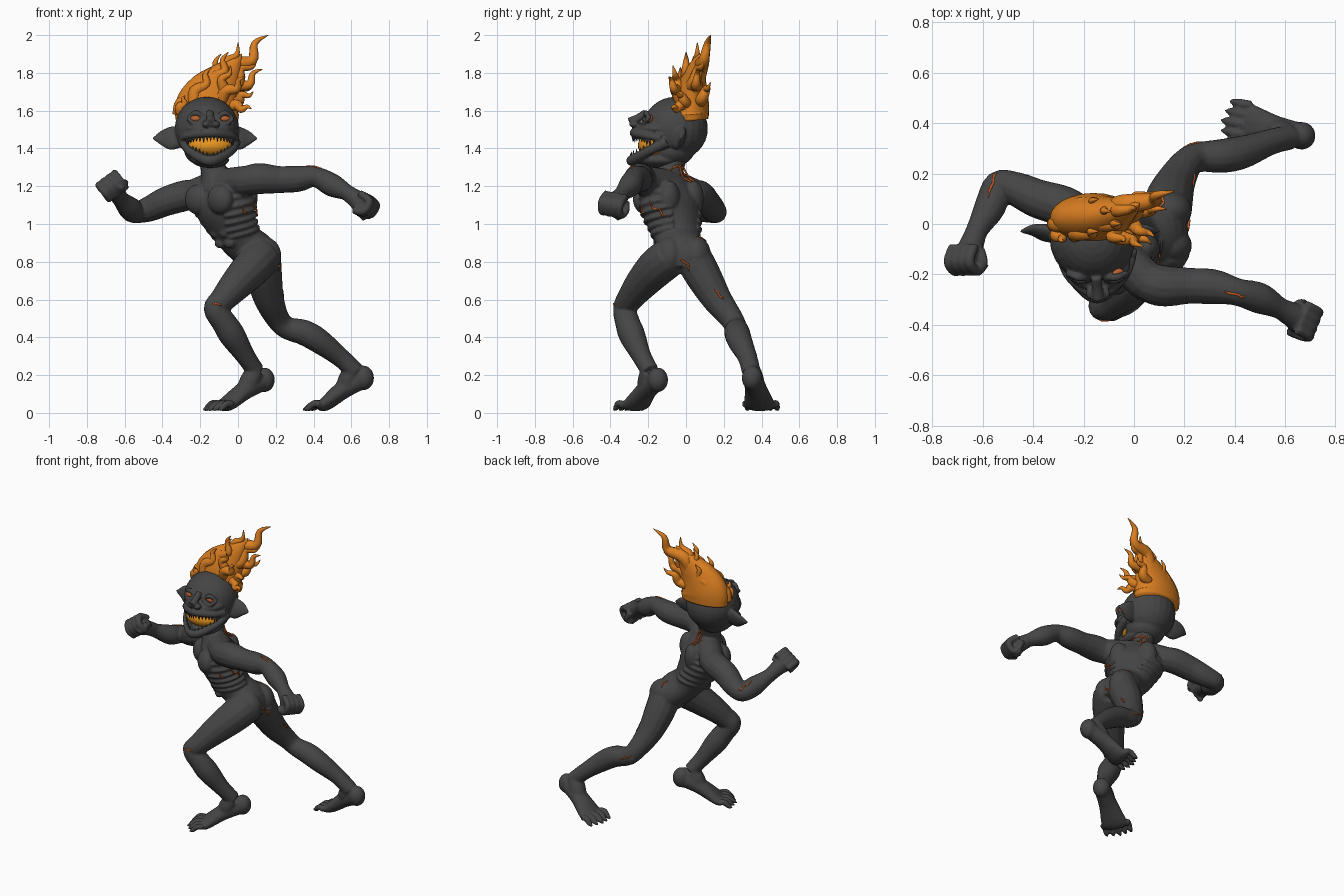
import bpy, bmesh, math, random
from mathutils import Vector, Matrix
from mathutils.bvhtree import BVHTree

random.seed(4)
V = Vector


def material(name, rgb):
    m = bpy.data.materials.new(name)
    m.diffuse_color = (*rgb, 1)
    return m


CHAR = material("charcoal skin", (0.06, 0.06, 0.06))
FLAME = material("flame orange", (0.70, 0.21, 0.015))
TIP = material("flame tip yellow", (0.55, 0.27, 0.02))
MOUTH = material("mouth glow", (0.85, 0.32, 0.015))
EYE = material("eye ember", (0.45, 0.12, 0.03))
CRACK = material("lava crack", (0.60, 0.12, 0.02))


def spline(rows, sub):
    # Catmull-Rom through rows of numbers
    out, n = [], len(rows)
    for i in range(n - 1):
        p = [rows[max(i - 1, 0)], rows[i], rows[i + 1], rows[min(i + 2, n - 1)]]
        for k in range(sub):
            t = k / sub
            out.append([0.5 * (2 * b + (c - a) * t + (2 * a - 5 * b + 4 * c - d) * t * t
                               + (3 * b - a - 3 * c + d) * t ** 3) for a, b, c, d in zip(*p)])
    return out + [list(rows[-1])]


def loft(bm, rows, n=14, sub=5, side=None, tip_mat=False):
    # rows: x y z radius_a radius_b [side vector]; 4 numbers means round
    rows = [tuple(r) + (r[3],) if len(r) == 4 else tuple(r) for r in rows]
    pts = spline(rows, sub)
    a, rings = V(side) if side else None, []
    for i, p in enumerate(pts):
        t = (V(pts[min(i + 1, len(pts) - 1)][:3]) - V(pts[max(i - 1, 0)][:3])).normalized()
        if len(p) > 5:
            a = V(p[5:8])
        if a is None:
            a = t.orthogonal()
        a = (a - t * a.dot(t)).normalized()
        b, c = t.cross(a), V(p[:3])
        ra, rb = max(p[3], 0.001), max(p[4], 0.001)
        rings.append([bm.verts.new(c + a * ra * math.cos(math.tau * k / n) + b * rb * math.sin(math.tau * k / n))
                      for k in range(n)])
    for j, (r, s) in enumerate(zip(rings, rings[1:])):
        for k in range(n):
            f = bm.faces.new((r[k], r[(k + 1) % n], s[(k + 1) % n], s[k]))
            f.material_index = int(tip_mat and j > 0.62 * len(rings))
    bm.faces.new(rings[0][::-1])
    bm.faces.new(rings[-1])


def blob(bm, c, r, d=(0, 0, 1)):
    m = Matrix.Translation(c) @ V(d).to_track_quat('Z', 'Y').to_matrix().to_4x4() @ Matrix.Diagonal((*r, 1))
    bmesh.ops.create_uvsphere(bm, u_segments=24, v_segments=16, radius=1, matrix=m)


def finish(bm, name, *mats, voxel=0):
    bmesh.ops.recalc_face_normals(bm, faces=bm.faces)
    me = bpy.data.meshes.new(name)
    bm.to_mesh(me)
    bm.free()
    ob = bpy.data.objects.new(name, me)
    bpy.context.collection.objects.link(ob)
    if voxel:  # fuse overlapping masses into one sculpted skin
        md = ob.modifiers.new("fuse", 'REMESH')
        md.mode, md.voxel_size = 'VOXEL', voxel
        sm = ob.modifiers.new("soften", 'SMOOTH')
        sm.factor, sm.iterations = 0.5, 3
        dg = bpy.context.evaluated_depsgraph_get()
        me = bpy.data.meshes.new_from_object(ob.evaluated_get(dg))
        ob.modifiers.clear()
        ob.data = me
    me.materials.clear()
    for m in mats:
        me.materials.append(m)
    me.shade_smooth()
    return ob


def fist(bm, wrist, c, up):
    wrist, c = V(wrist), V(c)
    f = (c - wrist).normalized()
    s = f.cross(V(up)).normalized()
    u = s.cross(f)
    blob(bm, c, (0.058, 0.058, 0.06), f)
    loft(bm, [(*wrist, 0.042), (*c, 0.055)])
    for i in range(4):
        o = c + s * (i - 1.5) * 0.034
        path = [o + u * 0.04 - f * 0.02, o + f * 0.052 + u * 0.036, o + f * 0.058 - u * 0.025, o + f * 0.005 - u * 0.052]
        loft(bm, [(*p, 0.021) for p in path], 10)
    path = [c - s * 0.05 - f * 0.03, c - s * 0.066 + f * 0.02 - u * 0.03, c - s * 0.02 + f * 0.045 - u * 0.06]
    loft(bm, [(*p, 0.019) for p in path], 10)


def foot(bm, ankle, heel, ball):
    ankle, heel, ball = V(ankle), V(heel), V(ball)
    d = ball - heel
    d.z = 0
    d.normalize()
    s = V((-d.y, d.x, 0))
    mid = heel.lerp(ball, 0.5) + V((0, 0, 0.012))
    blob(bm, heel, (0.055, 0.055, 0.065))
    loft(bm, [(*ankle, 0.048), (*(ankle.lerp(mid, 0.5)), 0.055), (*mid, 0.05)])
    loft(bm, [(*heel, 0.05, 0.055), (*mid, 0.06, 0.05), (*ball, 0.085, 0.036),
              (*(ball + d * 0.03), 0.08, 0.022)], side=s)
    for i in range(5):
        k = (i - 2) * 0.04
        o, e = ball + s * k, 0.095 - 0.25 * abs(k)
        loft(bm, [(*(o + d * 0.01), 0.02), (*(o + d * e * 0.6 + V((0, 0, 0.004))), 0.019),
                  (*(o + d * e - V((0, 0, 0.02))), 0.016), (*(o + d * (e + 0.025) - V((0, 0, 0.032))), 0.005)], 8)


# ---- body: twisted torso, neck, arms and legs fused together
bm = bmesh.new()
torso = [(0.12, -0.02, 0.76, 0.12, 0.09, 0.2, -1, 0), (0.10, -0.02, 0.84, 0.145, 0.11, 0.2, -1, 0),
         (0.02, -0.04, 0.91, 0.125, 0.105, 0.45, -0.9, 0), (-0.03, -0.06, 0.99, 0.145, 0.12, 0.6, -0.8, 0),
         (-0.07, -0.08, 1.09, 0.18, 0.135, 0.7, -0.7, 0), (-0.09, -0.09, 1.18, 0.165, 0.11, 0.7, -0.7, 0.1),
         (-0.11, -0.09, 1.25, 0.08, 0.07, 0.7, -0.7, 0.1)]
loft(bm, torso, 28)
loft(bm, [(-0.11, -0.1, 1.18, 0.09), (-0.13, -0.08, 1.29, 0.068), (-0.15, -0.05, 1.42, 0.08)])
loft(bm, [(-0.24, 0.05, 1.16, 0.075), (-0.11, -0.07, 1.2, 0.085), (0.05, -0.23, 1.23, 0.08)])
fwd, lat = V((-0.7, -0.7, 0)), V((0.7, -0.7, 0))
for k in (-1, 1):  # chest and belly muscles, shoulder blades, buttocks, ribs
    blob(bm, V((-0.09, -0.09, 1.13)) + fwd * 0.09 + lat * 0.085 * k, (0.08, 0.08, 0.055), fwd)
    blob(bm, V((-0.07, -0.08, 1.14)) - fwd * 0.08 + lat * 0.09 * k, (0.06, 0.09, 0.05), fwd)
    for i in range(3):
        c = V((0.0 - 0.025 * i, -0.05 - 0.01 * i, 0.9 + 0.055 * i))
        blob(bm, c + fwd * 0.1 + lat * 0.035 * k, (0.034, 0.03, 0.025), fwd)
    blob(bm, (0.13, -0.015 - 0.07 * k, 0.83), (0.1, 0.078, 0.105))
for r in spline(torso, 5)[13:24:2]:
    s = V(r[5:8]).normalized()
    b = V((0, 0, 1)).cross(s)
    for k in (-1, 1):
        arc = []
        for j in range(7):
            w = math.radians(-55 + 110 * j / 6)
            p = V(r[:3]) + s * k * r[3] * math.cos(w) + b * r[4] * math.sin(w)
            arc.append((*(p + V((0, 0, 0.03 if b.dot(fwd) * w < 0 else -0.03)) * abs(w)), 0.011))
        loft(bm, arc, 8, 2)
# arms
loft(bm, [(0.03, -0.22, 1.225, 0.075), (0.11, -0.245, 1.24, 0.083), (0.22, -0.245, 1.235, 0.072), (0.32, -0.25, 1.24, 0.07),
          (0.41, -0.27, 1.25, 0.055), (0.5, -0.295, 1.205, 0.062), (0.58, -0.335, 1.165, 0.043), (0.64, -0.365, 1.13, 0.045)])
fist(bm, (0.58, -0.335, 1.165), (0.655, -0.375, 1.11), (0.5, 0, 1))
loft(bm, [(-0.2, 0.03, 1.16, 0.075), (-0.28, 0.07, 1.15, 0.082), (-0.38, 0.10, 1.12, 0.078), (-0.47, 0.14, 1.08, 0.068),
          (-0.54, 0.155, 1.06, 0.056), (-0.57, 0.07, 1.08, 0.063), (-0.62, -0.02, 1.13, 0.045), (-0.65, -0.09, 1.17, 0.045)])
fist(bm, (-0.625, -0.03, 1.14), (-0.66, -0.125, 1.19), (-0.6, 0, 0.8))
# front leg
loft(bm, [(0.13, -0.08, 0.83, 0.105), (0.08, -0.15, 0.775, 0.105), (0.0, -0.23, 0.69, 0.09), (-0.08, -0.3, 0.6, 0.07),
          (-0.12, -0.325, 0.55, 0.062), (-0.075, -0.31, 0.48, 0.066), (-0.03, -0.285, 0.41, 0.07),
          (0.04, -0.235, 0.3, 0.052), (0.095, -0.19, 0.22, 0.048)])
blob(bm, (-0.14, -0.34, 0.565), (0.036, 0.036, 0.045))
foot(bm, (0.09, -0.195, 0.22), (0.14, -0.15, 0.175), (-0.06, -0.265, 0.045))
# rear leg
loft(bm, [(0.13, 0.05, 0.8, 0.1), (0.14, 0.1, 0.71, 0.095), (0.165, 0.165, 0.6, 0.08), (0.21, 0.24, 0.5, 0.063),
          (0.26, 0.265, 0.45, 0.06), (0.35, 0.27, 0.425, 0.068), (0.43, 0.285, 0.38, 0.066),
          (0.54, 0.325, 0.295, 0.052), (0.62, 0.345, 0.22, 0.05)])
blob(bm, (0.22, 0.28, 0.455), (0.036, 0.036, 0.045))
foot(bm, (0.61, 0.345, 0.23), (0.665, 0.35, 0.185), (0.46, 0.39, 0.045))
body = finish(bm, "body", CHAR, voxel=0.0075)

# ---- head: skull, jaws, brows, nose and ears
bm = bmesh.new()
blob(bm, (-0.165, -0.057, 1.505), (0.17, 0.173, 0.168))
blob(bm, (-0.16, -0.08, 1.39), (0.125, 0.125, 0.088))
blob(bm, (-0.148, -0.15, 1.505), (0.135, 0.115, 0.045))
blob(bm, (-0.147, -0.14, 1.34), (0.1, 0.13, 0.043))
lip = [(-0.29, -0.13, 1.455, 0.02), (-0.25, -0.215, 1.468, 0.02), (-0.145, -0.275, 1.482, 0.024),
       (-0.045, -0.215, 1.468, 0.02), (-0.01, -0.13, 1.455, 0.02)]
jaw = [(-0.285, -0.1, 1.435, 0.03), (-0.252, -0.2, 1.385, 0.025), (-0.147, -0.288, 1.335, 0.029),
       (-0.042, -0.2, 1.385, 0.025), (-0.015, -0.1, 1.435, 0.03)]
loft(bm, lip)
loft(bm, jaw)
loft(bm, [(-0.15, -0.21, 1.59, 0.02), (-0.146, -0.255, 1.56, 0.022), (-0.142, -0.298, 1.538, 0.026)])
for k in (-1, 1):
    blob(bm, (-0.143 + 0.026 * k, -0.275, 1.528), (0.022, 0.026, 0.018))
    x = -0.146 + 0.076 * k  # brow and lower eyelid
    for z, y in ((1.588, -0.212), (1.53, -0.222)):
        loft(bm, [(x - 0.045, y + (0.02 if k < 0 else 0), 1.558, 0.01), (x, y, z, 0.015),
                  (x + 0.045, y + (0.02 if k > 0 else 0), 1.558, 0.01)], 10)
    e = -0.175 + 0.0 * k
    loft(bm, [(e + 0.12 * k, -0.045, 1.455, 0.05, 0.03), (e + 0.175 * k, -0.035, 1.455, 0.066, 0.03),
              (e + 0.225 * k, -0.025, 1.455, 0.045, 0.02), (e + 0.278 * k, -0.03, 1.452, 0.004)], 16, side=(0, 0.35, 1))
finish(bm, "head", CHAR, voxel=0.006)

# ---- jagged teeth
bm = bmesh.new()
for path, sign in ((lip, -1), (jaw, 1)):
    for p in spline(path, 6)[4:21]:
        q, h = V(p[:3]) + V((0, -0.006, sign * 0.012)), random.uniform(0.022, 0.036)
        loft(bm, [(*q, 0.0095), (*(q + V((0, 0, sign * h))), 0.001)], 6, 1)
finish(bm, "teeth", CHAR)

# ---- glowing mouth and eyes
bm = bmesh.new()
blob(bm, (-0.147, -0.17, 1.415), (0.12, 0.085, 0.064))
finish(bm, "mouth_interior", MOUTH)
bm = bmesh.new()
for x, y in ((-0.222, -0.203), (-0.07, -0.195)):
    blob(bm, (x, y, 1.558), (0.032, 0.022, 0.021))
finish(bm, "eyes", EYE)

# ---- flame hair: swept mass and curling strands
bm = bmesh.new()
loft(bm, [(-0.165, 0.03, 1.55, 0.165, 0.09), (-0.16, 0.025, 1.62, 0.17, 0.098), (-0.125, 0.03, 1.7, 0.14, 0.085),
          (-0.07, 0.045, 1.78, 0.09, 0.06), (-0.01, 0.065, 1.86, 0.035, 0.03), (0.02, 0.08, 1.9, 0.003)], 24, side=(1, 0, 0))
strands = [((-0.3, 0.0, 1.6), (-0.2, 0.0, 1.75)), ((-0.22, -0.04, 1.66), (-0.14, -0.03, 1.83)),
           ((-0.15, 0.06, 1.7), (-0.09, 0.05, 1.9)), ((-0.1, 0.05, 1.73), (0.0, 0.06, 1.96)),
           ((-0.05, 0.06, 1.76), (0.16, 0.13, 2.0)), ((-0.05, 0.03, 1.74), (0.1, 0.1, 1.88)),
           ((-0.03, 0.05, 1.68), (0.13, 0.06, 1.82)), ((-0.03, 0.0, 1.65), (0.08, -0.05, 1.7)),
           ((-0.03, -0.02, 1.62), (0.07, -0.08, 1.61)), ((-0.07, -0.04, 1.67), (0.04, -0.09, 1.78)),
           ((-0.2, 0.07, 1.66), (-0.14, 0.1, 1.82)), ((-0.27, 0.03, 1.64), (-0.21, 0.05, 1.77)),
           ((-0.11, -0.03, 1.68), (-0.04, -0.07, 1.84)), ((-0.04, 0.08, 1.66), (0.08, 0.13, 1.75)),
           ((-0.3, -0.04, 1.6), (-0.28, -0.07, 1.68)), ((-0.12, 0.0, 1.72), (-0.05, 0.0, 1.91))]
for a, b in strands:
    a, b = V(a), V(b)
    d = b - a
    w = d.cross(V((0, 1, random.uniform(-0.4, 0.4)))).normalized() * random.choice((-1, 1)) * 0.13 * d.length
    r = 0.02 + 0.07 * d.length
    loft(bm, [(*(a - d * 0.15), r), (*(a + d * 0.2 + w), r), (*(a + d * 0.5 - w * 0.6), r * 0.7),
              (*(a + d * 0.75 + w * 0.6), r * 0.42), (*b, 0.002)], 10, 4, tip_mat=True)
finish(bm, "flame_hair", FLAME, TIP)

# ---- lava cracks laid onto the skin
sk = bmesh.new()
sk.from_mesh(body.data)
tree = BVHTree.FromBMesh(sk)
cracks = [((0.36, -0.27, 1.33), (0.45, -0.29, 1.3)), ((-0.15, -0.4, 0.58), (-0.08, -0.38, 0.57)),
          ((0.03, -0.26, 1.08), (0.06, -0.24, 1.04)), ((0.09, -0.2, 1.12), (0.12, -0.1, 1.03)),
          ((0.3, -0.015, 0.83), (0.25, -0.015, 0.74)), ((-0.58, 0.12, 1.15), (-0.55, 0.22, 1.1)),
          ((0.2, 0.33, 0.48), (0.27, 0.35, 0.45)), ((0.1, 0.1, 0.98), (0.12, 0.1, 0.9)),
          ((0.22, 0.15, 0.66), (0.24, 0.2, 0.6)), ((-0.04, -0.02, 1.28), (-0.12, 0.03, 1.27)),
          ((-0.06, 0.0, 1.31), (-0.04, 0.02, 1.24)), ((-0.11, 0.02, 1.31), (-0.09, 0.05, 1.23)),
          ((-0.03, -0.06, 1.31), (-0.1, 0.0, 1.3))]
bm = bmesh.new()
for a, b in cracks:
    rows = []
    for j in range(6):
        p = V(a).lerp(V(b), j / 5) + V([random.uniform(-0.008, 0.008) for _ in range(3)])
        rows.append((*tree.find_nearest(p)[0], 0.005 if 0 < j < 5 else 0.002))
    loft(bm, rows, 6, 2)
sk.free()
finish(bm, "lava_cracks", CRACK)
